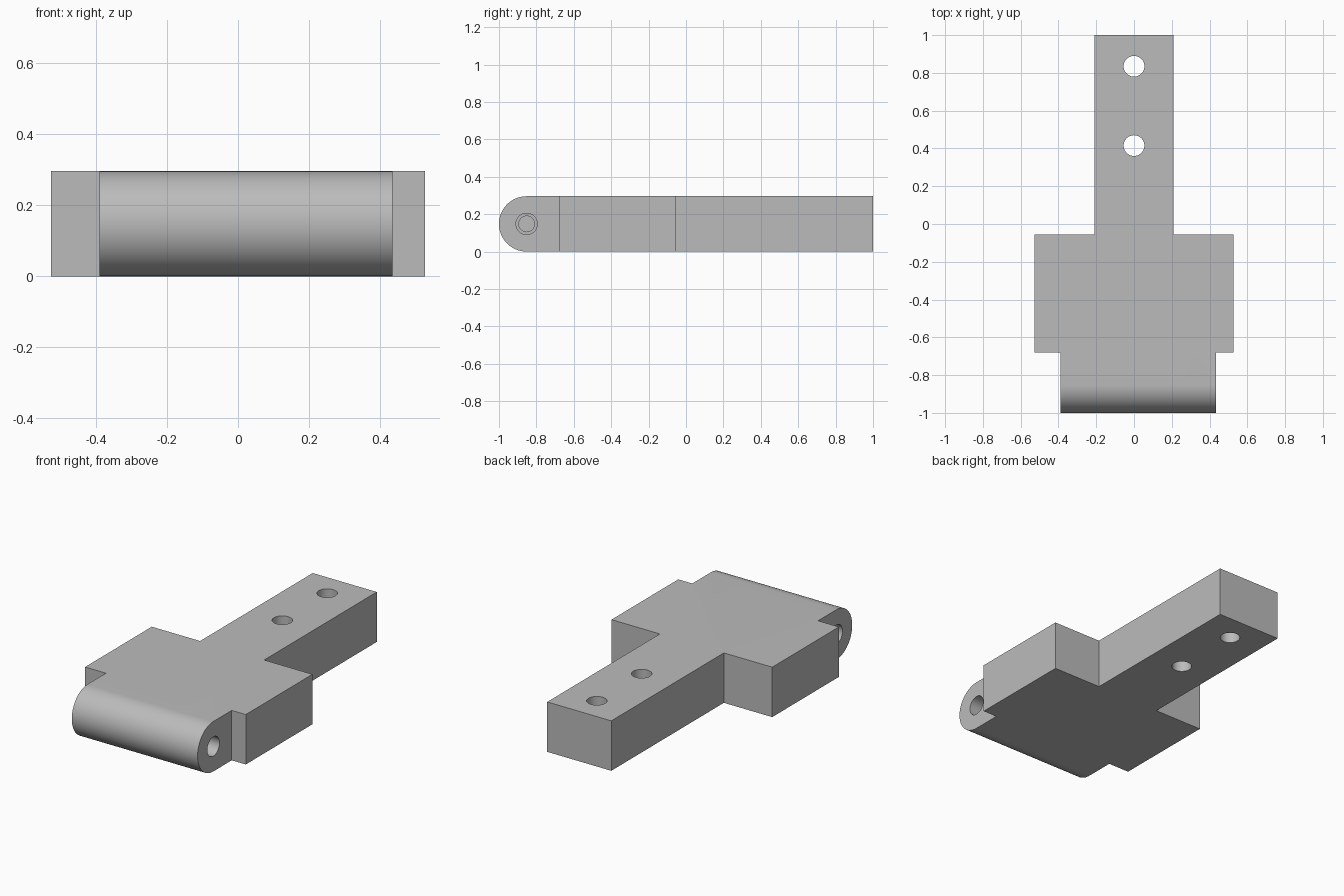
import bpy
import bmesh
import math
from mathutils import Matrix, Vector

cube = bpy.data.objects.get("Cube")
if cube:
    bpy.data.objects.remove(cube)

HEIGHT = 0.296
RADIUS = HEIGHT / 2
PIN_Y = -1 + RADIUS
KNUCKLE_X = (-0.39, 0.435)

grey = bpy.data.materials.new("plain grey")
grey.use_nodes = True
grey.diffuse_color = (0.5, 0.5, 0.5, 1)
grey.node_tree.nodes["Principled BSDF"].inputs["Base Color"].default_value = (0.5, 0.5, 0.5, 1)


def make_object(name, bm):
    bmesh.ops.recalc_face_normals(bm, faces=bm.faces)
    mesh = bpy.data.meshes.new(name)
    bm.to_mesh(mesh)
    bm.free()
    mesh.materials.append(grey)
    obj = bpy.data.objects.new(name, mesh)
    bpy.context.collection.objects.link(obj)
    return obj


def prism(name, points, direction):
    """Extrude a closed outline along a direction."""
    bm = bmesh.new()
    face = bm.faces.new([bm.verts.new(p) for p in points])
    extruded = bmesh.ops.extrude_face_region(bm, geom=[face])["geom"]
    verts = [v for v in extruded if isinstance(v, bmesh.types.BMVert)]
    bmesh.ops.translate(bm, verts=verts, vec=Vector(direction))
    return make_object(name, bm)


def cylinder(name, centre, radius, length, axis="Z"):
    bm = bmesh.new()
    turn = Matrix.Rotation(math.pi / 2, 4, "Y") if axis == "X" else Matrix()
    bmesh.ops.create_cone(bm, cap_ends=True, segments=48, radius1=radius, radius2=radius,
                          depth=length, matrix=Matrix.Translation(centre) @ turn)
    return make_object(name, bm)


def boolean(target, tool, operation):
    """Apply a boolean with a helper, then discard the helper."""
    tool.hide_render = True
    mod = target.modifiers.new(operation, "BOOLEAN")
    mod.operation, mod.object, mod.solver = operation, tool, "EXACT"
    bpy.context.view_layer.objects.active = target
    bpy.ops.object.modifier_apply(modifier=mod.name)
    bpy.data.objects.remove(tool)


# Stepped plate outline: knuckle, wide body, tongue
left, right = KNUCKLE_X
outline = [(left, -1.1), (right, -1.1), (right, -0.68), (0.527, -0.68), (0.527, -0.055),
           (0.21, -0.055), (0.21, 1), (-0.21, 1), (-0.21, -0.055),
           (-0.527, -0.055), (-0.527, -0.68), (left, -0.68)]
bracket = prism("hinge_bracket", [(x, y, -0.1) for x, y in outline], (0, 0, 0.5))

# Side profile with a fully rounded front
steps = 40
arc = [math.pi / 2 + math.pi * i / steps for i in range(steps + 1)]
profile = [(-1, PIN_Y + RADIUS * math.cos(a), RADIUS + RADIUS * math.sin(a)) for a in arc]
profile += [(-1, 1.1, 0), (-1, 1.1, HEIGHT)]
boolean(bracket, prism("side_profile", profile, (2, 0, 0)), "INTERSECT")

# Screw holes through the tongue
for y in (0.415, 0.835):
    boolean(bracket, cylinder("screw_cutter", (0, y, RADIUS), 0.055, 1), "DIFFERENCE")

# Stepped blind pin holes in both knuckle ends
for end in KNUCKLE_X:
    for radius, depth in ((0.057, 0.15), (0.042, 0.2)):
        cutter = cylinder("pin_cutter", (end, PIN_Y, RADIUS), radius, depth * 2, "X")
        boolean(bracket, cutter, "DIFFERENCE")

# Smooth the curved faces, keep the edges sharp
bpy.ops.object.select_all(action="DESELECT")
bracket.select_set(True)
bpy.context.view_layer.objects.active = bracket
bpy.ops.object.shade_smooth_by_angle(angle=math.radians(30))
